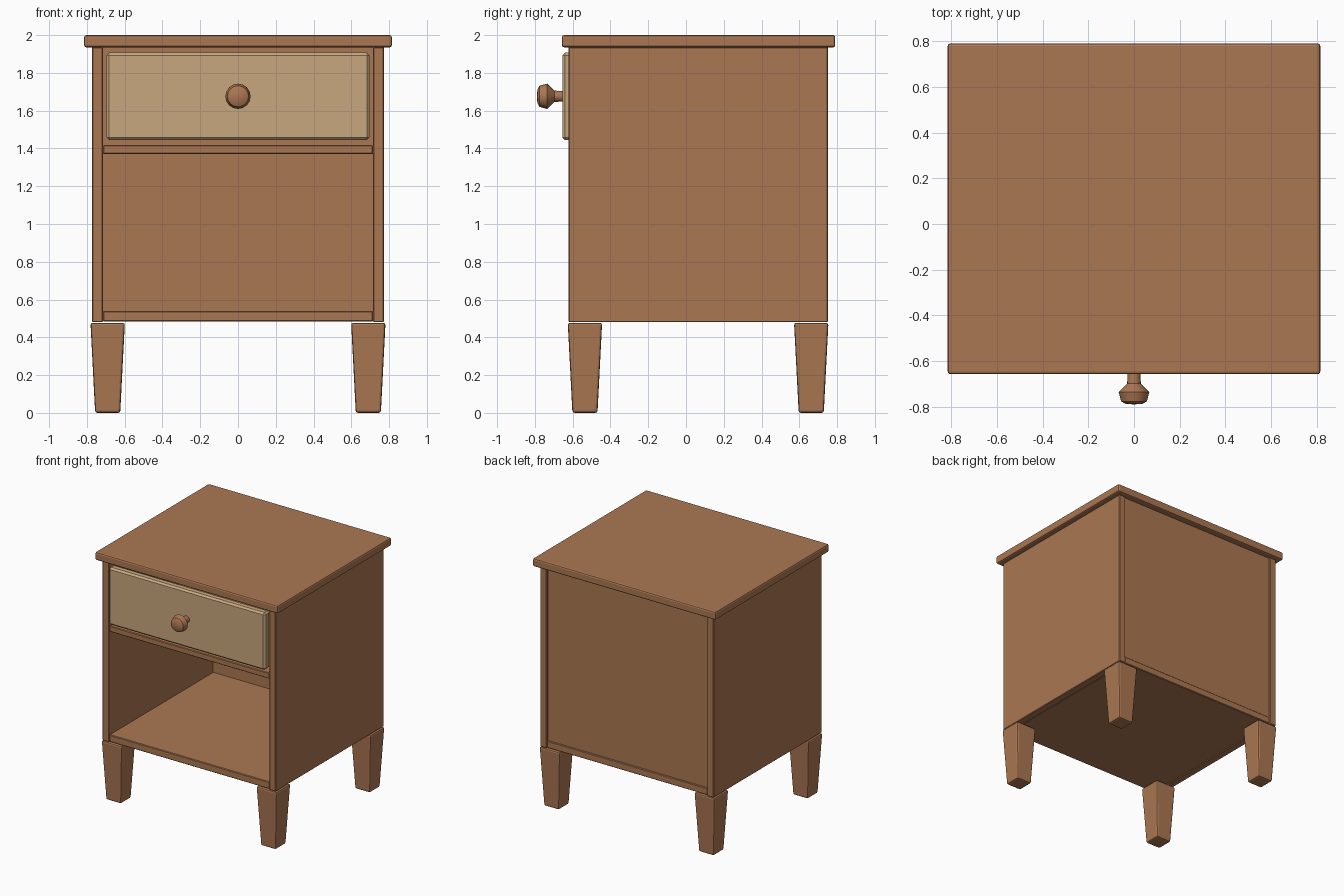
import bpy, bmesh, math
from mathutils import Matrix

if "Cube" in bpy.data.objects:
    bpy.data.objects.remove(bpy.data.objects["Cube"])


def material(name, rgb):
    m = bpy.data.materials.new(name)
    m.diffuse_color = (*rgb, 1)
    m.use_nodes = True
    m.node_tree.nodes["Principled BSDF"].inputs["Base Color"].default_value = m.diffuse_color
    return m


BROWN = material("brown wood", (0.41, 0.185, 0.085))
TAN = material("tan wood", (0.58, 0.39, 0.21))


def finish(name, bm, mat, bevel=0, segments=1):
    bmesh.ops.recalc_face_normals(bm, faces=bm.faces)
    mesh = bpy.data.meshes.new(name)
    bm.to_mesh(mesh)
    bm.free()
    mesh.materials.append(mat)
    ob = bpy.data.objects.new(name, mesh)
    bpy.context.collection.objects.link(ob)
    if bevel:
        mod = ob.modifiers.new("bevel", 'BEVEL')
        mod.width, mod.segments = bevel, segments
    return ob


def box(name, x, y, z, mat=BROWN, bevel=0.005, segments=1, taper=1):
    """Box from (min, max) ranges; taper scales the bottom face."""
    bm = bmesh.new()
    bmesh.ops.create_cube(bm, size=1)
    for v in bm.verts:
        k = taper if v.co.z < 0 else 1
        v.co.x *= k
        v.co.y *= k
        v.co = [sum(r) / 2 + c * (r[1] - r[0]) for r, c in zip((x, y, z), v.co)]
    return finish(name, bm, mat, bevel, segments)


# top board
box("top_board", (-0.815, 0.815), (-0.657, 0.79), (1.935, 2.0), bevel=0.012, segments=2)

# side panels and legs, mirrored left and right
for side, s in (("left", -1), ("right", 1)):
    box(side + "_panel", sorted((s * 0.715, s * 0.773)), (-0.623, 0.752), (0.48, 1.937))
    for end, y in (("front", -0.535), ("back", 0.663)):
        box(f"{end}_{side}_leg", (s * 0.69 - 0.091, s * 0.69 + 0.091),
            (y - 0.091, y + 0.091), (0, 0.477), bevel=0.012, segments=2, taper=0.73)

# bottom board, shelf under the drawer, back panel
box("bottom_board", (-0.715, 0.715), (-0.618, 0.747), (0.483, 0.54))
box("drawer_shelf", (-0.715, 0.715), (-0.618, 0.72), (1.37, 1.417))
box("back_panel", (-0.715, 0.715), (0.70, 0.738), (0.53, 1.937), bevel=0)

# drawer front
box("drawer_front", (-0.697, 0.697), (-0.655, -0.59), (1.445, 1.907), TAN, bevel=0.014)

# turned knob, lathed about the y axis
profile = [(0, -0.789), (0.035, -0.787), (0.056, -0.776), (0.067, -0.735),
           (0.03, -0.697), (0.027, -0.64), (0, -0.64)]
bm = bmesh.new()
verts = [bm.verts.new((r, y, 0)) for r, y in profile]
edges = [bm.edges.new(p) for p in zip(verts, verts[1:])]
bmesh.ops.spin(bm, geom=verts + edges, cent=(0, 0, 0), axis=(0, 1, 0),
               angle=math.tau, steps=16)
bmesh.ops.remove_doubles(bm, verts=bm.verts, dist=0.0005)
bmesh.ops.translate(bm, verts=bm.verts, vec=(0, 0, 1.676))
knob = finish("drawer_knob", bm, BROWN)
bpy.context.view_layer.objects.active = knob
knob.select_set(True)
bpy.ops.object.shade_smooth_by_angle(angle=math.radians(25))
